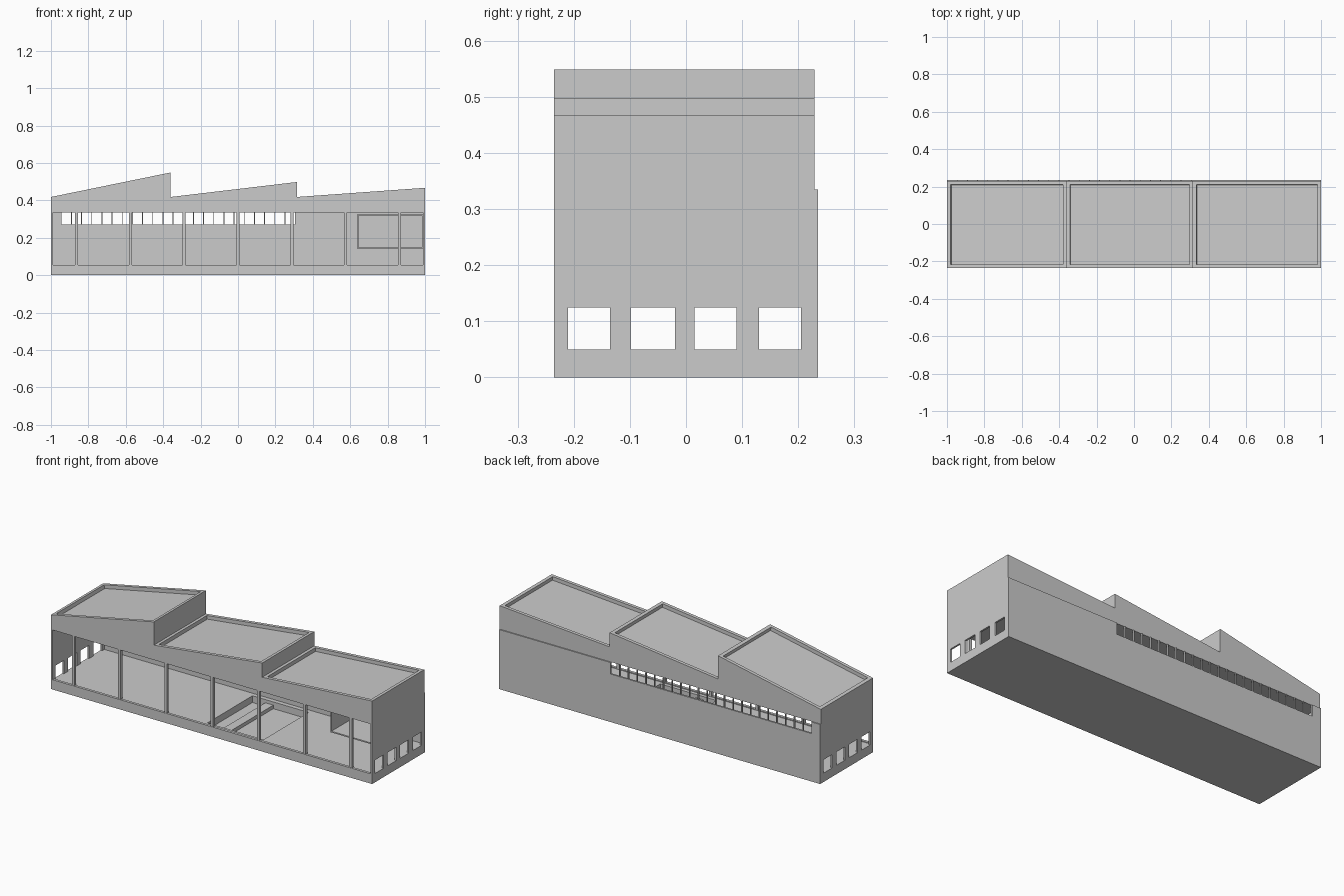
import bpy, bmesh
from mathutils import Vector

if "Cube" in bpy.data.objects:
    bpy.data.objects.remove(bpy.data.objects["Cube"])


def make_object(name, bm):
    bmesh.ops.recalc_face_normals(bm, faces=bm.faces)
    mesh = bpy.data.meshes.new(name)
    bm.to_mesh(mesh)
    bm.free()
    ob = bpy.data.objects.new(name, mesh)
    bpy.context.collection.objects.link(ob)
    return ob


def box(name, x0, x1, y0, y1, z0, z1):
    bm = bmesh.new()
    bmesh.ops.create_cube(bm, size=1)
    for v in bm.verts:
        v.co = Vector(((x0 + x1) / 2 + v.co.x * (x1 - x0),
                       (y0 + y1) / 2 + v.co.y * (y1 - y0),
                       (z0 + z1) / 2 + v.co.z * (z1 - z0)))
    return make_object(name, bm)


def wall(name, us, zs, is_hole, place, thick):
    """Grid of wall cells with some left open, extruded by the vector thick."""
    bm = bmesh.new()
    grid = [[bm.verts.new(place(u, z)) for z in zs] for u in us]
    for i in range(len(us) - 1):
        for j in range(len(zs) - 1):
            if not is_hole(i, j):
                bm.faces.new((grid[i][j], grid[i + 1][j],
                              grid[i + 1][j + 1], grid[i][j + 1]))
    ext = bmesh.ops.extrude_face_region(bm, geom=bm.faces[:],
                                        use_keep_orig=True)
    bmesh.ops.translate(bm, vec=thick,
                        verts=[v for v in ext["geom"]
                               if isinstance(v, bmesh.types.BMVert)])
    loose = [v for v in bm.verts if not v.link_faces]
    bmesh.ops.delete(bm, geom=loose, context="VERTS")
    return make_object(name, bm)


W = 0.235      # half depth
T = 0.01       # wall thickness
TOP = 0.335    # underside of the roof

# Floor slab with a stepped pit in the middle
slab = box("floor_slab", -1 + T, 1 - T, -W, W - T, 0, 0.05)
pit = box("pit_cutter", -0.05, 0.30, -0.20, 0.20, 0.012, 0.1)
pit.hide_render = True
pit.hide_viewport = True
cut = slab.modifiers.new("pit", "BOOLEAN")
cut.operation = "DIFFERENCE"
cut.solver = "EXACT"
cut.object = pit
box("pit_step", 0.03, 0.08, -0.20, 0.20, 0.012, 0.032)
box("front_sill", -1 + T, 1 - T, -W, -W + 0.015, 0.05, 0.055)

# End walls with four low windows each
ys = [-W, -0.21, -0.135, -0.098, -0.02, 0.015, 0.09, 0.13, 0.205, W]
for side, label in ((-1, "left"), (1, "right")):
    wall(label + "_end_wall", ys, [0, 0.05, 0.125, TOP],
         lambda i, j: j == 1 and i % 2 == 1,
         lambda u, z, s=side: (s, u, z), Vector((-side * T, 0, 0)))

# Back wall with a high ribbon window
X0, X1, PANES = -0.945, 0.305, 23
wall("back_wall", [-1 + T, X0, X1, 1 - T], [0, 0.27, TOP],
     lambda i, j: i == 1 and j == 1,
     lambda u, z: (u, W, z), Vector((0, -T, 0)))
for i in range(1, PANES):
    x = X0 + (X1 - X0) * i / PANES
    box("ribbon_mullion", x - 0.002, x + 0.002, W - T, W, 0.27, TOP)

# Front columns
for i in range(-3, 4):
    x = i * 0.288
    box("front_column", x - 0.008, x + 0.008, -W + 0.002, -W + 0.018, 0.055, TOP)

# Raised room, open towards the front
room = (0.638, 0.99, 0.14, 0.327)
t, y0, y1 = 0.007, -0.09, W - T
box("room_floor", room[0], room[1], y0, y1, room[2], room[2] + t)
box("room_ceiling", room[0], room[1], y0, y1, room[3] - t, room[3])
box("room_left_side", room[0], room[0] + t, y0, y1, room[2] + t, room[3] - t)
box("room_right_side", room[1] - t, room[1], y0, y1, room[2] + t, room[3] - t)

# Sawtooth roof with a sunken panel in each slope
profile = [(-1, TOP), (1, TOP), (1, 0.467), (0.315, 0.418), (0.315, 0.498),
           (-0.36, 0.418), (-0.36, 0.549), (-1, 0.418)]
bm = bmesh.new()
front = [bm.verts.new((x, -W, z)) for x, z in profile]
back = [bm.verts.new((x, 0.229, z)) for x, z in profile]
bm.faces.new(front)
bm.faces.new(back[::-1])
for i in range(len(profile)):
    k = (i + 1) % len(profile)
    bm.faces.new((front[i], back[i], back[k], front[k]))
bmesh.ops.recalc_face_normals(bm, faces=bm.faces)
slopes = [f for f in bm.faces if f.normal.z > 0.5]
bmesh.ops.inset_individual(bm, faces=slopes, thickness=0.027, depth=0)
bmesh.ops.inset_individual(bm, faces=slopes, thickness=0.0005, depth=-0.02)
make_object("sawtooth_roof", bm)
